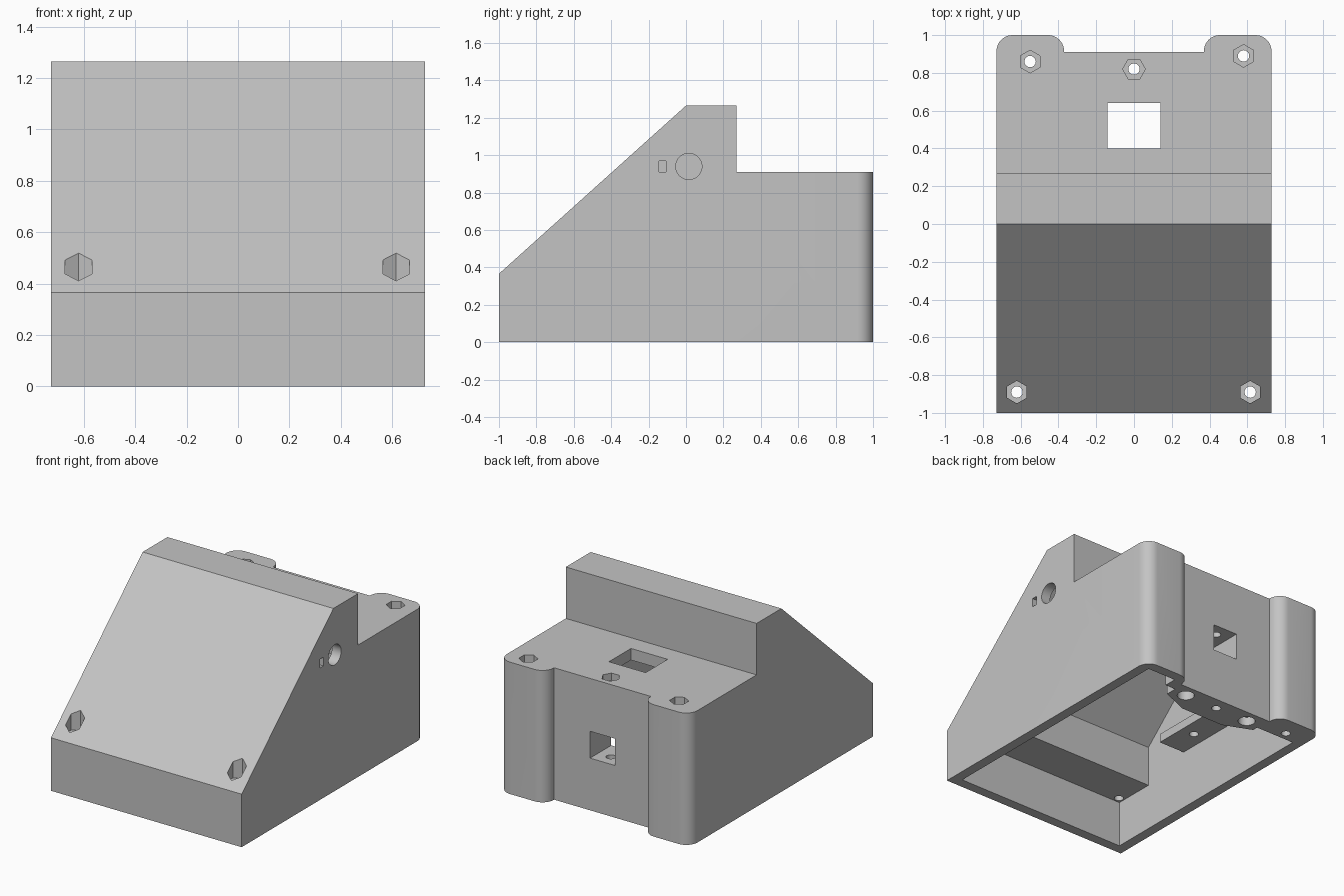
import bpy, bmesh, math
from mathutils import Vector

cube = bpy.data.objects.get("Cube")
if cube:
    bpy.data.objects.remove(cube, do_unlink=True)

HALF_W, WALL = 0.728, 0.07
INNER = HALF_W - WALL

grey = bpy.data.materials.new("light_grey_plastic")
grey.use_nodes = True
grey.diffuse_color = (0.55, 0.55, 0.55, 1)
grey.node_tree.nodes["Principled BSDF"].inputs["Base Color"].default_value = grey.diffuse_color


def prism(name, outline, axis, lo, hi):
    """Extrude a closed 2D outline along x (outline in y, z) or z (outline in x, y)."""
    place = (lambda p, d: (d, p[0], p[1])) if axis == "x" else (lambda p, d: (p[0], p[1], d))
    bm = bmesh.new()
    face = bm.faces.new([bm.verts.new(place(p, lo)) for p in outline])
    new = bmesh.ops.extrude_face_region(bm, geom=[face])["geom"]
    shift = Vector(place((0, 0), hi - lo))
    bmesh.ops.translate(bm, vec=shift, verts=[v for v in new if isinstance(v, bmesh.types.BMVert)])
    bmesh.ops.recalc_face_normals(bm, faces=bm.faces[:])
    mesh = bpy.data.meshes.new(name)
    bm.to_mesh(mesh)
    bm.free()
    mesh.materials.append(grey)
    obj = bpy.data.objects.new(name, mesh)
    bpy.context.collection.objects.link(obj)
    return obj


def ring(cx, cy, radius, sides, turn=0.0):
    steps = [turn + math.tau * i / sides for i in range(sides)]
    return [(cx + radius * math.cos(a), cy + radius * math.sin(a)) for a in steps]


def rect(x0, x1, y0, y1):
    return [(x0, y0), (x1, y0), (x1, y1), (x0, y1)]


def combine(body, tool, operation):
    mod = body.modifiers.new(tool.name, "BOOLEAN")
    mod.operation, mod.solver, mod.object = operation, "EXACT", tool
    mesh = bpy.data.meshes.new_from_object(
        body.evaluated_get(bpy.context.evaluated_depsgraph_get()))
    body.modifiers.clear()
    body.data = mesh
    bpy.data.objects.remove(tool, do_unlink=True)


def cut(outline, axis, lo, hi):
    combine(case, prism("cutter", outline, axis, lo, hi), "DIFFERENCE")


def add(outline, axis, lo, hi):
    combine(case, prism("addition", outline, axis, lo, hi), "UNION")


# Wedge shaped shell with a stepped back
case = prism("sloped_case", [(-1, 0), (-1, 0.366), (0, 1.265), (0.27, 1.265),
                             (0.27, 0.91), (1, 0.91), (1, 0)], "x", -HALF_W, HALF_W)

# Rounded lugs on the back corners with a notch between them
R, LUG = 0.085, 0.37


def arc(cx, start):
    angles = [math.radians(start + 90 * i / 10) for i in range(11)]
    return [(cx + R * math.cos(a), 1 - R + R * math.sin(a)) for a in angles]


plan = ([(-HALF_W, -1), (HALF_W, -1)] + arc(HALF_W - R, 0) + arc(LUG + R, 90)
        + [(LUG, 0.91), (-LUG, 0.91)] + arc(-LUG - R, 0) + arc(-HALF_W + R, 90))
combine(case, prism("plan", plan, "z", -0.1, 1.4), "INTERSECT")

# Hollow inside, open below, leaving a thick front ledge
cut([(-0.93, -0.1), (-0.93, 0.32), (-0.64, 0.32), (-0.64, 0.6), (0.01, 1.19), (0.2, 1.19),
     (0.2, 0.83), (0.84, 0.83), (0.84, -0.1)], "x", -INNER, INNER)
cut(rect(LUG + WALL, INNER, 0.8, 0.93), "z", -0.1, 0.83)

# Solid back block, right lug filling and the inner shelf
add([(0.165, 0.68), (0.36, 0.76), (0.36, 0.88), (-0.69, 0.88), (-0.69, 0.8), (-0.36, 0.8),
     (-0.36, 0.76), (-0.165, 0.68)], "z", 0, 0.87)
add(rect(-0.69, -0.46, -0.29, 0.2), "z", 0.41, 0.47)
cut(ring(-0.56, -0.07, 0.03, 24), "z", 0.35, 0.5)

# Square openings in the top and through the back
cut(rect(-0.14, 0.14, 0.4, 0.64), "z", 0.7, 1.0)
cut(rect(-0.095, 0.095, 0.6, 1.0), "z", 0.36, 0.545)

# Round and small rectangular openings in the side wall
cut(ring(0.015, 0.94, 0.07, 40), "x", 0.6, 0.8)
cut(rect(-0.145, -0.108, 0.91, 0.97), "x", 0.6, 0.8)

# Bolt holes with hexagonal nut pockets: x, y, pocket floor, turn
pointed = math.pi / 6
for x, y, floor, turn in [(-0.55, 0.86, 0.86, pointed), (0.58, 0.89, 0.86, pointed),
                          (0, 0.82, 0.86, 0), (-0.62, -0.89, 0.38, pointed),
                          (0.615, -0.89, 0.38, pointed)]:
    cut(ring(x, y, 0.06, 6, turn), "z", floor, 1.1)
    cut(ring(x, y, 0.03, 24), "z", -0.1, 1.0)

# Blind stepped holes under the back block
for side in (-1, 1):
    cut(ring(side * 0.255, 0.82, 0.055, 32), "z", -0.1, 0.06)
    cut(ring(side * 0.255, 0.82, 0.03, 24), "z", -0.1, 0.2)

case.name = "sloped_case"
bpy.ops.object.select_all(action="DESELECT")
case.select_set(True)
bpy.context.view_layer.objects.active = case
bpy.ops.object.shade_smooth_by_angle(angle=math.radians(30))
